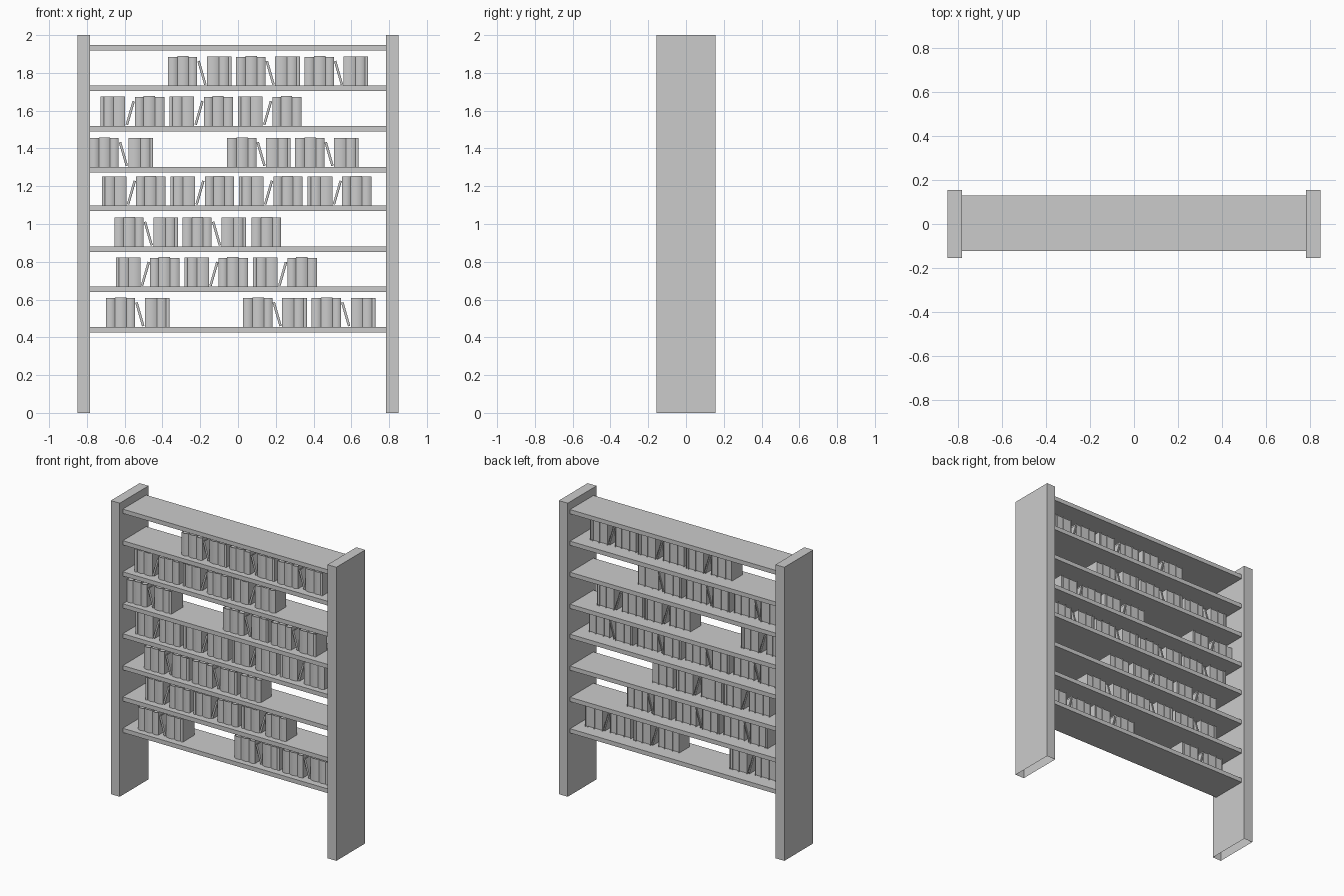
import bpy, bmesh, math
from mathutils import Matrix, Vector

if "Cube" in bpy.data.objects:
    bpy.data.objects.remove(bpy.data.objects["Cube"])


def finish(name, bm):
    bmesh.ops.recalc_face_normals(bm, faces=bm.faces)
    me = bpy.data.meshes.new(name)
    bm.to_mesh(me)
    bm.free()
    ob = bpy.data.objects.new(name, me)
    bpy.context.collection.objects.link(ob)
    return ob


def add_box(bm, x0, x1, y0, y1, z0, z1):
    m = (Matrix.Translation(((x0 + x1) / 2, (y0 + y1) / 2, (z0 + z1) / 2))
         @ Matrix.Diagonal((x1 - x0, y1 - y0, z1 - z0, 1)))
    return bmesh.ops.create_cube(bm, size=1, matrix=m)["verts"]


def add_book(bm, x, w, y0, y1, h, bulge=0.009):
    """Hard cover with rounded spine at the front, plus a recessed page block."""
    t = 0.003
    n = 8
    arc = [(x + w * i / n, y0 + bulge * (2 * i / n - 1) ** 2) for i in range(n + 1)]
    inner = [(x + t + (w - 2 * t) * i / n, y0 + t + bulge * (2 * i / n - 1) ** 2)
             for i in range(n + 1)]
    outline = arc + [(x + w, y1), (x + w - t, y1)] + inner[::-1] + [(x + t, y1), (x, y1)]
    f = bm.faces.new([bm.verts.new((px, py, 0)) for px, py in outline])
    verts = list(f.verts)
    ext = bmesh.ops.extrude_face_region(bm, geom=[f])
    up = [v for v in ext["geom"] if isinstance(v, bmesh.types.BMVert)]
    bmesh.ops.translate(bm, verts=up, vec=(0, 0, h))
    verts += up
    verts += add_box(bm, x + t, x + w - t, y0 + bulge + t, y1 - 0.005, 0.004, h - 0.005)
    return verts


def book_group(name, x, z, side, full=True):
    """Wide stack, one leaning book, narrow stack; side=-1 mirrors it in x."""
    bm = bmesh.new()
    cx = 0
    for w, h in ((0.05, 0.153), (0.06, 0.157), (0.045, 0.153)):
        add_book(bm, cx, w, -0.085, 0.038, h)
        cx += w
    if full:
        # leaning book
        vs = add_book(bm, 0, 0.013, -0.075, 0.045, 0.13, 0.003)
        m = Matrix.Translation((0.192, 0, 0.004)) @ Matrix.Rotation(math.radians(-16), 4, 'Y')
        bmesh.ops.transform(bm, matrix=m, verts=vs)
        cx = 0.207
        for w in (0.063, 0.050, 0.017):
            add_book(bm, cx, w, -0.078, 0.048, 0.154, 0.008 if w > 0.03 else 0.004)
            cx += w
    if side < 0:
        for v in bm.verts:
            v.co.x = 0.337 - v.co.x
    for v in bm.verts:
        v.co += Vector((x, 0, z))
    ob = finish(name, bm)
    bpy.ops.object.select_all(action='DESELECT')
    ob.select_set(True)
    bpy.context.view_layer.objects.active = ob
    bpy.ops.object.shade_smooth_by_angle(angle=math.radians(35))


# side panels, open underneath
for label, x0 in (("left", -0.85), ("right", 0.783)):
    bm = bmesh.new()
    add_box(bm, x0, x0 + 0.067, -0.155, 0.155, 0, 2)
    bottom = [f for f in bm.faces if f.calc_center_median().z < 0.01]
    bmesh.ops.delete(bm, geom=bottom, context='FACES')
    finish(label + "_side_panel", bm)

# shelves
tops = [1.947, 1.732, 1.52, 1.302, 1.098, 0.881, 0.668, 0.454]
for i, z in enumerate(tops):
    bm = bmesh.new()
    add_box(bm, -0.784, 0.784, -0.122, 0.13, z - 0.029, z)
    finish(f"shelf_{i + 1}", bm)

# books: start positions per shelf, alternate shelves mirrored
rows = [
    (1, (-0.371, -0.010, 0.352)),
    (-1, (-0.727, -0.363, 0.0)),
    (1, (-0.787, -0.058, 0.302)),
    (-1, (-0.721, -0.358, 0.005, 0.369)),
    (1, (-0.655, -0.294, 0.072)),
    (-1, (-0.647, -0.284, 0.080)),
    (1, (-0.700, 0.027, 0.390)),
]
for r, (side, starts) in enumerate(rows):
    for k, x in enumerate(starts):
        # the last stack on the fifth row stands alone
        book_group(f"books_row{r + 1}_{k + 1}", x, tops[r + 1], side, not (r == 4 and k == 2))
